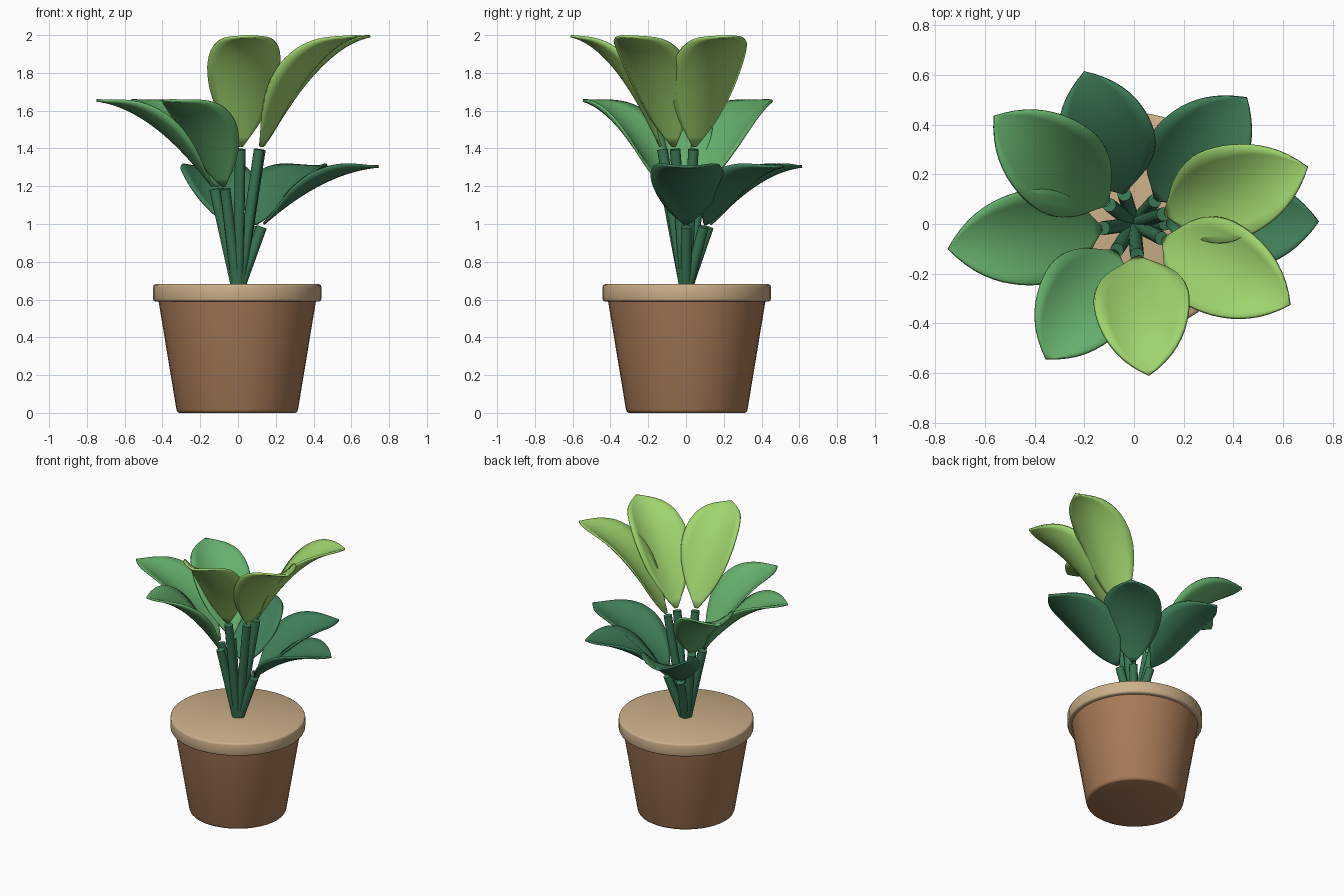
import bpy, bmesh, math
from mathutils import Vector

if "Cube" in bpy.data.objects:
    bpy.data.objects.remove(bpy.data.objects["Cube"])


def material(name, rgb):
    m = bpy.data.materials.new(name)
    m.diffuse_color = (*rgb, 1)
    m.use_nodes = True
    m.node_tree.nodes["Principled BSDF"].inputs["Base Color"].default_value = m.diffuse_color
    return m


CLAY = material("clay", (0.39, 0.195, 0.095))
TAN = material("tan", (0.60, 0.43, 0.25))
STEM = material("stem_green", (0.04, 0.18, 0.085))
DARK = material("leaf_dark", (0.05, 0.21, 0.10))
MID = material("leaf_mid", (0.13, 0.43, 0.15))
LIGHT = material("leaf_light", (0.35, 0.66, 0.155))


def finish(name, bm, mat, angle):
    bmesh.ops.recalc_face_normals(bm, faces=bm.faces)
    me = bpy.data.meshes.new(name)
    bm.to_mesh(me)
    bm.free()
    me.materials.append(mat)
    ob = bpy.data.objects.new(name, me)
    bpy.context.collection.objects.link(ob)
    bpy.ops.object.select_all(action='DESELECT')
    ob.select_set(True)
    bpy.context.view_layer.objects.active = ob
    bpy.ops.object.shade_smooth_by_angle(angle=math.radians(angle))
    return ob


def lathe(name, profile, mat, sides=40):
    """Closed solid of revolution from (radius, z) points, capped both ends."""
    bm = bmesh.new()
    rings = []
    for r, z in profile:
        rings.append([bm.verts.new((r * math.cos(2 * math.pi * i / sides),
                                    r * math.sin(2 * math.pi * i / sides), z))
                      for i in range(sides)])
    for a, b in zip(rings, rings[1:]):
        for i in range(sides):
            j = (i + 1) % sides
            bm.faces.new((a[i], a[j], b[j], b[i]))
    bm.faces.new(rings[0])
    bm.faces.new(rings[-1])
    return finish(name, bm, mat, 50)


def stem(name, start, end, radius=0.028):
    d = end - start
    bm = bmesh.new()
    bmesh.ops.create_cone(bm, cap_ends=True, segments=12, radius1=radius,
                          radius2=radius, depth=d.length)
    rot = d.to_track_quat('Z', 'Y').to_matrix().to_4x4()
    bmesh.ops.transform(bm, matrix=rot, verts=bm.verts)
    bmesh.ops.translate(bm, vec=(start + end) / 2, verts=bm.verts)
    return finish(name, bm, STEM, 40)


# Half widths from leaf base to tip
WIDTHS = [0.01, 0.048, 0.085, 0.115, 0.138, 0.157, 0.171, 0.181, 0.187, 0.19,
          0.189, 0.186, 0.180, 0.171, 0.159, 0.143, 0.123, 0.099, 0.070, 0.037, 0.0]
CUP = 0.07


def leaf(name, base, tip, mat):
    """Arched, cupped leaf along a quadratic curve."""
    ctrl = base.lerp(tip, 0.52)
    ctrl.z = tip.z - 0.08 * (tip.z - base.z)
    flat = Vector((tip.x - base.x, tip.y - base.y, 0)).normalized()
    side = Vector((-flat.y, flat.x, 0))
    n, cols = len(WIDTHS) - 1, 8
    bm = bmesh.new()
    rows = []
    for i, w in enumerate(WIDTHS):
        t = i / n
        p = base * (1 - t) ** 2 + ctrl * 2 * t * (1 - t) + tip * t * t
        tan = ((ctrl - base) * (1 - t) + (tip - ctrl) * t).normalized()
        up = tan.cross(side)
        row = []
        for k in range(cols + 1):
            v = 2 * k / cols - 1
            lift = CUP * (v * w / 0.19) ** 2
            row.append(bm.verts.new(p + side * (v * w) + up * lift))
        rows.append(row)
    for a, b in zip(rows, rows[1:]):
        for k in range(cols):
            bm.faces.new((a[k], a[k + 1], b[k + 1], b[k]))
    bmesh.ops.remove_doubles(bm, verts=bm.verts, dist=0.0005)
    ob = finish(name, bm, mat, 60)
    mod = ob.modifiers.new("thickness", 'SOLIDIFY')
    mod.thickness = 0.014
    mod.offset = 0
    return ob


# Pot and rim
pot = lathe("pot", [(0.306, 0), (0.316, 0.004), (0.322, 0.018), (0.418, 0.60)], CLAY)
rim = lathe("pot_rim", [(0.432, 0.59), (0.442, 0.594), (0.445, 0.602), (0.445, 0.668),
                        (0.442, 0.677), (0.432, 0.682)], TAN)
for ob in (pot, rim):
    ob.location = (-0.004, 0.004, 0)

# Three tiers: base height, tip height, material, leaf tips in plan
TIERS = [
    ("lower", 1.0, 1.305, DARK, [(0.745, 0.01), (0.455, 0.51), (-0.20, 0.615)]),
    ("middle", 1.2, 1.655, MID, [(-0.565, 0.435), (-0.75, -0.10), (-0.355, -0.545)]),
    ("upper", 1.41, 1.995, LIGHT, [(0.06, -0.61), (0.63, -0.325), (0.70, 0.23)]),
]
for tier, zb, zt, mat, tips in TIERS:
    for i, (x, y) in enumerate(tips, 1):
        d = Vector((x, y, 0)).normalized()
        top = d * 0.135
        stem(f"{tier}_stem_{i}", d * 0.008 + Vector((0, 0, 0.66)),
             top * 0.93 + Vector((0, 0, zb - 0.015)))
        leaf(f"{tier}_leaf_{i}", top + Vector((0, 0, zb)), Vector((x, y, zt)), mat)
